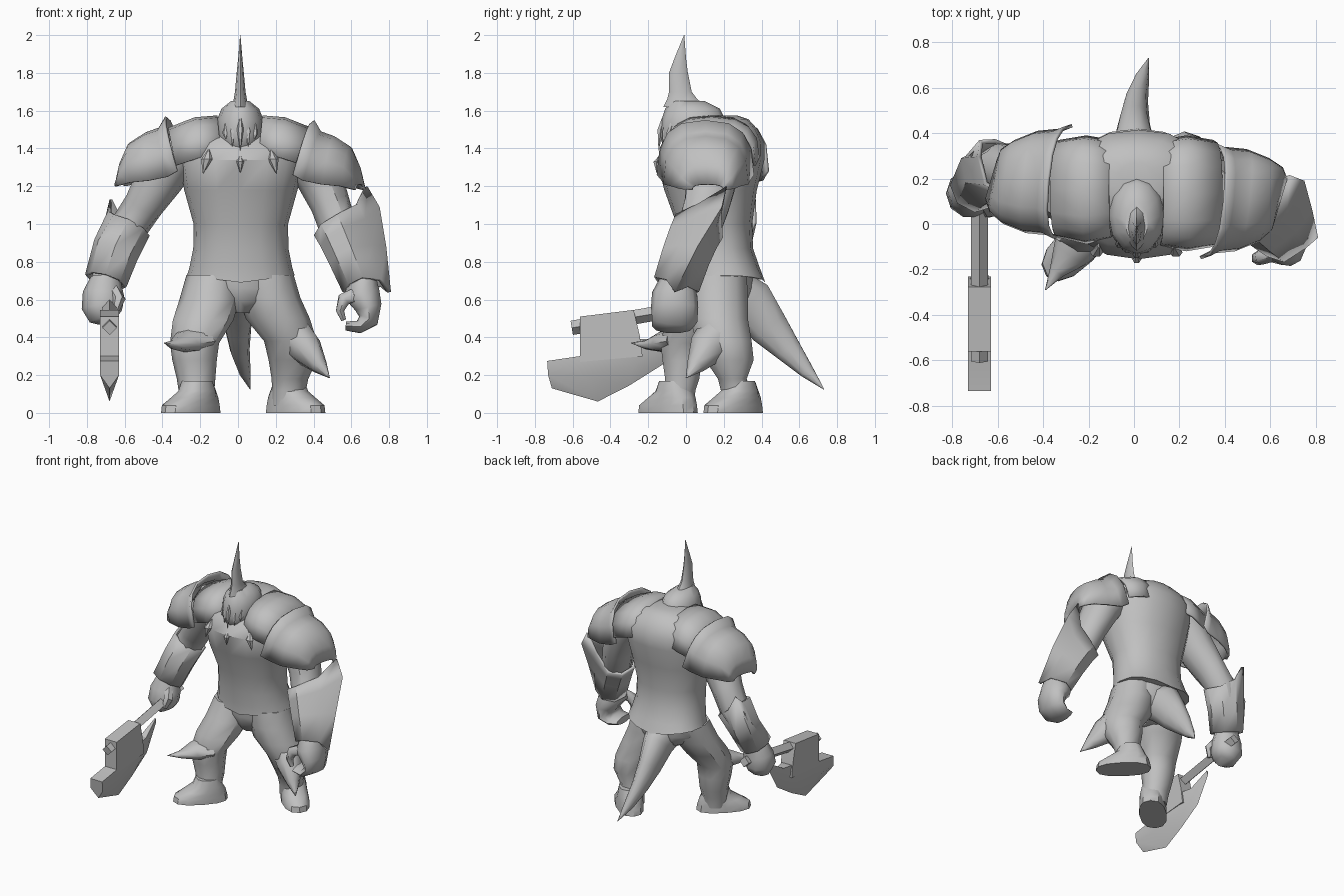
import bpy, bmesh, math
from mathutils import Vector as V

grey = bpy.data.materials.new("stone_grey")
grey.diffuse_color = (0.53, 0.53, 0.53, 1)


def skin(name, rings, closed=True, caps=True, thick=0, angle=40):
    """Skin a list of equally long point rows into one surface."""
    bm = bmesh.new()
    vs = [[bm.verts.new(p) for p in r] for r in rings]
    n = len(rings[0])
    for a, b in zip(vs, vs[1:]):
        for i in range(n if closed else n - 1):
            j = (i + 1) % n
            bm.faces.new((a[i], a[j], b[j], b[i]))
    if caps:
        bm.faces.new(vs[0])
        bm.faces.new(vs[-1])
    bmesh.ops.remove_doubles(bm, verts=bm.verts, dist=0.0005)
    bmesh.ops.recalc_face_normals(bm, faces=bm.faces)
    me = bpy.data.meshes.new(name)
    bm.to_mesh(me)
    bm.free()
    ob = bpy.data.objects.new(name, me)
    bpy.context.collection.objects.link(ob)
    me.materials.append(grey)
    if thick:
        m = ob.modifiers.new("thickness", 'SOLIDIFY')
        m.thickness = thick
    bpy.ops.object.select_all(action='DESELECT')
    ob.select_set(True)
    bpy.context.view_layer.objects.active = ob
    bpy.ops.object.shade_smooth_by_angle(angle=math.radians(angle))
    return ob


def tube_rings(path, n=10, ref=(1, 0, 0), level=False, power=1.0):
    """Ellipse rings (x, y, z, r1, r2) across a path, or level ones."""
    rings = []
    for i, (x, y, z, r1, r2) in enumerate(path):
        a, b = path[max(i - 1, 0)], path[min(i + 1, len(path) - 1)]
        t = V((0, 0, 1)) if level else (V(b[:3]) - V(a[:3])).normalized()
        u = V(ref) - t * V(ref).dot(t)
        u.normalize()
        v = t.cross(u)
        ring = []
        for k in range(n):
            w = 2 * math.pi * k / n
            c, s = (math.copysign(abs(q) ** power, q) for q in (math.cos(w), math.sin(w)))
            ring.append(V((x, y, z)) + u * r1 * c + v * r2 * s)
        rings.append(ring)
    return rings


def tube(name, path, n=10, angle=40, **kw):
    return skin(name, tube_rings(path, n, **kw), angle=angle)


# torso with a hem that dips at the front and back
rings = tube_rings([(.015, .20, .72, .285, .22), (.015, .185, .77, .272, .205), (.015, .16, .87, .252, .195),
                    (.015, .15, 1.0, .25, .2), (.015, .13, 1.18, .30, .245), (.02, .13, 1.34, .33, .285),
                    (.02, .155, 1.43, .32, .26), (.01, .18, 1.50, .27, .20), (.01, .19, 1.555, .17, .14),
                    (.01, .19, 1.575, .08, .08)], n=16, level=True, power=.9)
for p in rings[0]:
    p.z = .69 + .13 * abs(p.x - .015)
skin("torso", rings)
tube("pelvis", [(.01, .18, .76, .25, .18), (.01, .18, .66, .265, .18), (.015, .18, .59, .19, .16),
                (.015, .18, .53, .08, .11)], n=12, level=True)

# legs, the left one stepping forward
tube("left_leg", [(-.215, -.045, .04, .09, .09), (-.22, -.035, .12, .095, .09), (-.222, -.02, .18, .102, .095),
                  (-.23, -.02, .28, .118, .11), (-.23, -.02, .37, .13, .12), (-.185, .04, .49, .16, .155),
                  (-.15, .11, .60, .16, .16), (-.128, .16, .73, .145, .16)], level=True)
tube("right_leg", [(.265, .28, .04, .09, .09), (.27, .265, .12, .09, .085), (.275, .245, .18, .097, .08),
                   (.29, .23, .28, .128, .135), (.278, .20, .38, .14, .155), (.21, .175, .50, .17, .16),
                   (.17, .17, .61, .16, .165), (.15, .17, .73, .145, .16)], level=True)

# boots turned outward
for name, x, y, s in (("left_boot", -.25, -.095, -1), ("right_boot", .305, .25, 1)):
    tube(name, [(x + s * d, y - d, z, a, b) for d, z, a, b in (
        (0, 0, .192, .095), (0, .04, .185, .095), (-.02, .08, .145, .09), (-.034, .115, .105, .088),
        (-.034, .17, .08, .078))], n=12, ref=(s, -1, 0), level=True, power=.85)

# spiked knee guards
tube("left_knee_spike", [(-.22, -.04, .39, .12, .07), (-.28, -.13, .375, .085, .055),
                         (-.34, -.21, .36, .035, .025), (-.39, -.29, .37, .002, .002)], n=8, angle=60)
tube("right_knee_spike", [(.28, .18, .42, .11, .12), (.36, .11, .34, .09, .10),
                          (.43, .05, .25, .045, .05), (.485, 0, .185, .002, .002)], n=8, angle=60)

# tail
tube("tail", [(.0, .22, .66, .13, .13), (.0, .34, .58, .095, .14), (.0, .44, .45, .07, .11),
              (.01, .54, .335, .052, .075), (.035, .64, .22, .032, .04), (.065, .73, .125, .002, .002)],
     n=10, angle=60)

# head, horn and beard
tube("head", [(.012, .02, 1.36, .06, .09), (.012, .02, 1.41, .10, .14), (.012, .035, 1.47, .124, .175),
              (.012, .04, 1.55, .124, .17), (.012, .035, 1.61, .10, .145), (.012, .01, 1.65, .05, .09)],
     n=12, level=True)
tube("horn", [(.012, .0, 1.62, .045, .12), (.012, -.02, 1.66, .035, .08), (.012, -.03, 1.70, .028, .06),
              (.012, -.04, 1.80, .019, .05), (.012, -.03, 1.88, .011, .03), (.012, -.01, 2.0, .001, .001)],
     n=8, level=True, angle=60)
for i, (x, top, low) in enumerate([(-.065, 1.54, 1.45), (-.03, 1.55, 1.41), (.012, 1.56, 1.39),
                                   (.054, 1.55, 1.41), (.089, 1.54, 1.45)]):
    back = abs(x - .012) * .6
    tube(f"beard_strand_{i + 1}", [(x, -.115 + back, top, .008, .015), (x, -.135 + back, top - .06, .018, .018),
                                   (x, -.145 + back, low, .001, .001)], n=6, level=True)

# fangs hanging on the chest
for name, x, y, z, h, r in (("left_fang", -.155, -.125, 1.395, .13, .03), ("right_fang", .175, -.125, 1.395, .13, .03),
                            ("middle_fang", .012, -.155, 1.37, .1, .02)):
    lean = .18 * (x - .012)
    tube(name, [(x, y + .03, z, .004, .01), (x + lean / 3, y, z - h * .4, r, .02), (x + lean, y, z - h, .001, .001)],
         n=6, level=True)


def shoulder_shell(name, sections, thick, twist=0):
    """Arched shell; section = x at edge, x at crown, front y, back y, base z, crown z."""
    rows = []
    for xe, xc, y0, y1, zb, zt in sections:
        row = []
        for k in range(9):
            w = math.pi * k / 8
            c, s = math.cos(w), math.sin(w)
            c, s = math.copysign(abs(c) ** .75, c), abs(s) ** .75
            row.append(V((xe + (xc - xe) * s - twist * c, (y0 + y1) / 2 - c * (y1 - y0) / 2, zb + (zt - zb) * s)))
        rows.append(row)
    return skin(name, rows, closed=False, caps=False, thick=thick, angle=45)


# layered shoulder armour
for side, s, dy, dz in (("left", -1, .08, .02), ("right", 1, 0, 0)):
    X = lambda v: .01 + s * v
    shoulder_shell(side + "_collar_plate", [
        (X(.10), X(.12), -.10 + dy * .4, .37, 1.38, 1.575), (X(.22), X(.24), -.12 + dy * .4, .39, 1.35, 1.565),
        (X(.34), X(.38), -.10 + dy * .5, .37, 1.31, 1.51)], .015)
    shoulder_shell(side + "_pauldron", [
        (X(.31), X(.395), -.155 + dy, .36 + dy, 1.26 + dz, 1.55 + dz),
        (X(.36), X(.43), -.13 + dy, .34 + dy, 1.23 + dz, 1.49 + dz),
        (X(.46), X(.50), -.12 + dy, .33 + dy, 1.21 + dz, 1.465 + dz),
        (X(.56), X(.585), -.08 + dy, .29 + dy, 1.20 + dz, 1.41 + dz),
        (X(.62), X(.625), -.03 + dy, .25 + dy, 1.185 + dz, 1.31 + dz),
        (X(.64), X(.64), .03 + dy, .2 + dy, 1.18 + dz, 1.21 + dz)], .015, twist=.025)

# arms
tube("left_arm", [(-.30, .16, 1.42, .13, .15), (-.41, .18, 1.25, .13, .14), (-.50, .22, 1.1, .105, .12),
                  (-.58, .25, .98, .10, .11), (-.66, .21, .84, .1, .1), (-.70, .16, .68, .08, .08)])
tube("right_arm", [(.31, .14, 1.42, .13, .15), (.43, .14, 1.25, .125, .14), (.49, .11, 1.1, .105, .125),
                   (.53, .07, .98, .10, .12), (.60, .0, .83, .1, .1), (.66, -.05, .66, .08, .08)])


def bracer(name, path, tips):
    """Faceted cuff whose outermost corner on each ring is pulled to a tip."""
    rings = tube_rings(path, n=8)
    for ring, tip in zip(rings, tips):
        if tip:
            k = min(range(8), key=lambda i: (ring[i] - V(tip)).length)
            for j in ((k - 1) % 8, (k + 1) % 8):
                ring[j] = ring[j].lerp(V(tip), .3)
            ring[k] = V(tip)
    skin(name, rings, caps=False, thick=.02, angle=25)


bracer("left_bracer", [(-.58, .25, .99, .125, .13), (-.65, .21, .85, .125, .125), (-.70, .16, .70, .115, .115)],
       [(-.68, .37, 1.13), (-.76, .29, .92), None])
bracer("right_bracer", [(.525, .07, .99, .135, .14), (.555, .04, .93, .13, .135), (.60, .0, .83, .125, .13),
                        (.66, -.05, .68, .115, .125)],
       [(.685, .215, 1.2), (.75, .19, 1.09), (.785, .06, .88), (.81, -.06, .64)])

# hands: a closed fist and an open curled hand
tube("left_fist", [(-.70, .16, .71, .08, .08), (-.712, .145, .63, .11, .095), (-.718, .135, .56, .11, .11),
                   (-.70, .13, .51, .09, .09), (-.69, .13, .485, .05, .06)])
tube("left_thumb", [(-.66, .11, .65, .035, .035), (-.63, .06, .60, .035, .035), (-.65, .045, .54, .02, .02)], n=6)
tube("right_hand", [(.66, -.05, .70, .09, .08), (.655, -.06, .63, .12, .10), (.69, -.06, .56, .125, .075),
                    (.69, -.06, .49, .12, .055), (.64, -.07, .455, .11, .035), (.57, -.07, .46, .09, .025)],
     ref=(0, 1, 0), angle=60)
tube("right_thumb", [(.63, -.12, .63, .04, .04), (.56, -.145, .60, .035, .04), (.54, -.15, .54, .03, .025),
                     (.56, -.15, .49, .015, .015)], n=6, ref=(0, 1, 0), angle=60)

# axe: four-sided shaft, head block and crescent blade
AX = -.68
tube("axe_shaft", [(AX, -.605, .45, .038, .038), (AX, .27, .60, .038, .038)], n=4)
skin("axe_head", [[V((AX + sx, y, z)) for y, z in ((-.56, .27), (-.56, .51), (-.277, .545), (-.245, .41), (-.23, .30))]
                  for sx in (-.05, .05)], angle=20)
blade = [((-.735, .275), (-.73, .20), (-.71, .13)), ((-.565, .30), (-.55, .20), (-.467, .06)),
         ((-.26, .39), (-.28, .25), (-.30, .145)), ((-.17, .39), (-.15, .33), (-.125, .255)),
         ((-.025, .475), (-.02, .46), (-.015, .44))]
skin("axe_blade", [[V((AX - t, *a)), V((AX + t, *a)), V((AX + t, *b)), V((AX, *c)), V((AX - t, *b))]
                   for (a, b, c), t in zip(blade, (.05, .05, .045, .025, .004))], angle=30)
